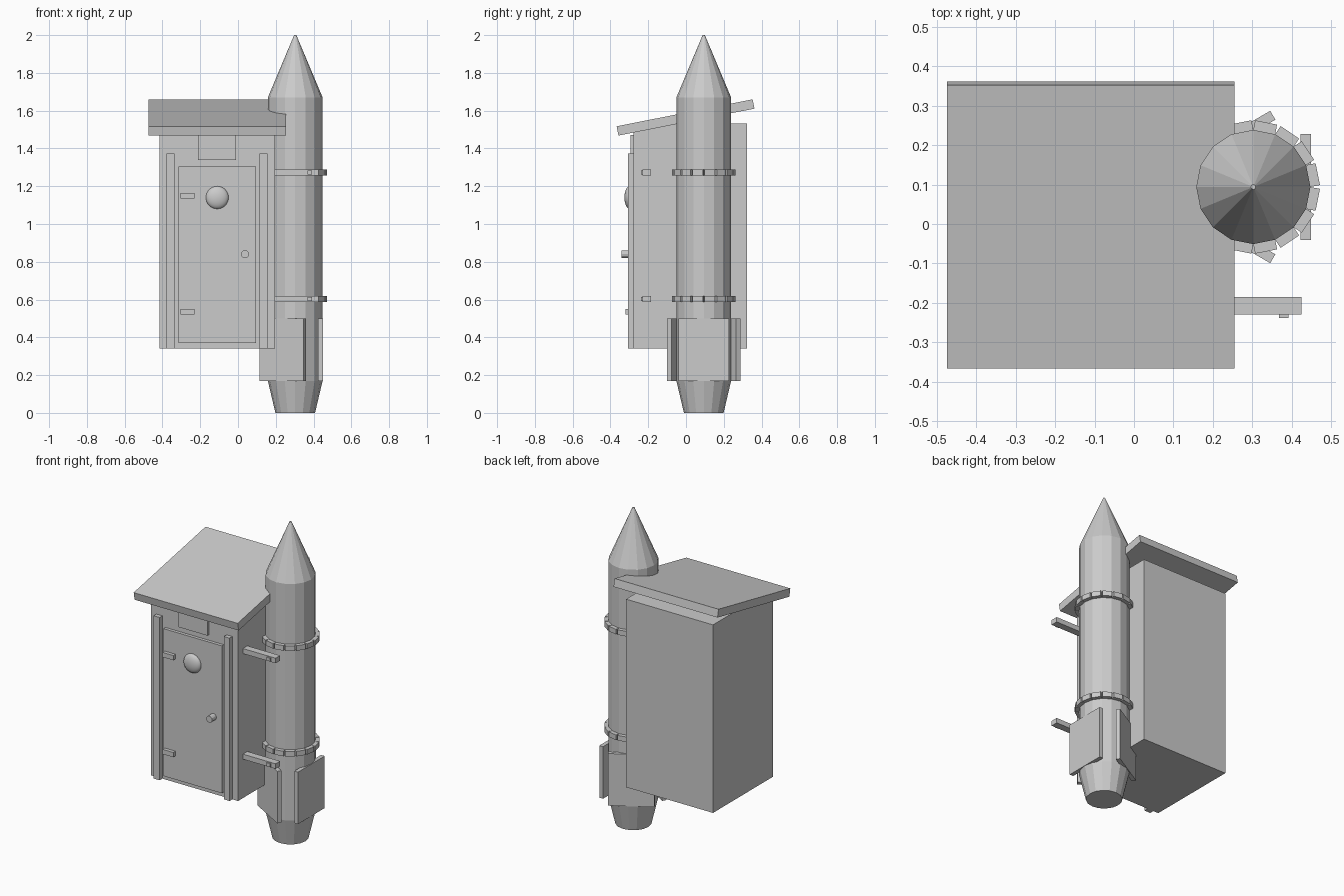
import bpy, math
from mathutils import Matrix, Vector

cube = bpy.data.objects.get("Cube")
if cube:
    bpy.data.objects.remove(cube, do_unlink=True)

grey = bpy.data.materials.new("plain grey")
grey.use_nodes = True
grey.diffuse_color = (0.6, 0.6, 0.6, 1)
grey.node_tree.nodes["Principled BSDF"].inputs["Base Color"].default_value = (0.6, 0.6, 0.6, 1)

ROCKET = Vector((0.303, 0.094, 0))   # rocket axis
SIDES, RADIUS = 16, 0.145


def make(name, verts, faces):
    mesh = bpy.data.meshes.new(name)
    mesh.from_pydata(verts, [], faces)
    mesh.materials.append(grey)
    ob = bpy.data.objects.new(name, mesh)
    bpy.context.collection.objects.link(ob)
    return ob


def box(name, x, y, z):
    verts = [(a, b, c) for a in x for b in y for c in z]
    faces = [(0, 1, 3, 2), (4, 6, 7, 5), (0, 4, 5, 1), (2, 3, 7, 6), (0, 2, 6, 4), (1, 5, 7, 3)]
    return make(name, verts, faces)


def lathe(name, profile, sides):
    """Capped solid of revolution about z from (radius, height) pairs."""
    verts = [(r * math.cos(math.tau * i / sides), r * math.sin(math.tau * i / sides), z)
             for r, z in profile for i in range(sides)]
    faces = [(k * sides + i, k * sides + (i + 1) % sides,
              (k + 1) * sides + (i + 1) % sides, (k + 1) * sides + i)
             for k in range(len(profile) - 1) for i in range(sides)]
    faces.append(tuple(reversed(range(sides))))
    faces.append(tuple(range(len(verts) - sides, len(verts))))
    return make(name, verts, faces)


def around_rocket(ob, angle):
    ob.matrix_world = Matrix.Translation(ROCKET) @ Matrix.Rotation(angle, 4, 'Z')


# Cabin and tilted roof
box("cabin", (-0.415, 0.195), (-0.278, 0.322), (0.34, 1.533))
roof = box("roof", (-0.475, 0.255), (-0.367, 0.367), (-0.025, 0.025))
roof.location = (0, -0.0025, 1.564)
roof.rotation_euler.x = math.radians(11.2)

# Door, frame posts, plate above the door
box("door", (-0.315, 0.095), (-0.298, -0.27), (0.37, 1.305))
for name, x in (("right_post", (-0.378, -0.336)), ("left_post", (0.115, 0.155))):
    box(name, x, (-0.306, -0.27), (0.34, 1.373))
box("door_plate", (-0.213, -0.01), (-0.293, -0.27), (1.34, 1.472))

# Door fittings
for name, z in (("lower_hinge", 0.535), ("upper_hinge", 1.15)):
    box(name, (-0.305, -0.23), (-0.32, -0.29), (z - 0.015, z + 0.015))
knob = lathe("door_knob", [(0.021, 0), (0.021, 0.05)], 12)
knob.location = (0.037, -0.292, 0.84)
knob.rotation_euler.x = math.radians(90)
bpy.ops.mesh.primitive_uv_sphere_add(segments=32, ring_count=16, radius=0.06,
                                     location=(-0.11, -0.298, 1.14))
window = bpy.context.object
window.name = "round_window"
window.scale.y = 0.47
window.data.materials.append(grey)
bpy.ops.object.shade_smooth()

# Rocket body with tapered nozzle and pointed nose
rocket = lathe("rocket", [(0.105, 0), (RADIUS, 0.17), (RADIUS, 1.67), (0.006, 2.0)], SIDES)
rocket.location = ROCKET

# Clamp rings of separate blocks, with a support arm and bolt at each height
half = RADIUS * math.sin(math.pi / SIDES)
for level, z in (("lower", 0.603), ("upper", 1.273)):
    span = (z - 0.016, z + 0.016)
    for i in range(SIDES):
        block = box(f"{level}_ring_block_{i + 1}", (0.135, 0.167), (-half, half), span)
        around_rocket(block, math.tau * (i + 0.5) / SIDES)
    box(f"{level}_arm", (0.18, 0.425), (-0.23, -0.185), span)
    box(f"{level}_arm_bolt", (0.368, 0.393), (-0.239, -0.225), (z - 0.011, z + 0.011))

# Three flat fins set around the base
for i in range(3):
    fin = box(f"fin_{i + 1}", (0.12, 0.146), (-0.134, 0.134), (0.17, 0.5))
    around_rocket(fin, math.tau * i / 3)
